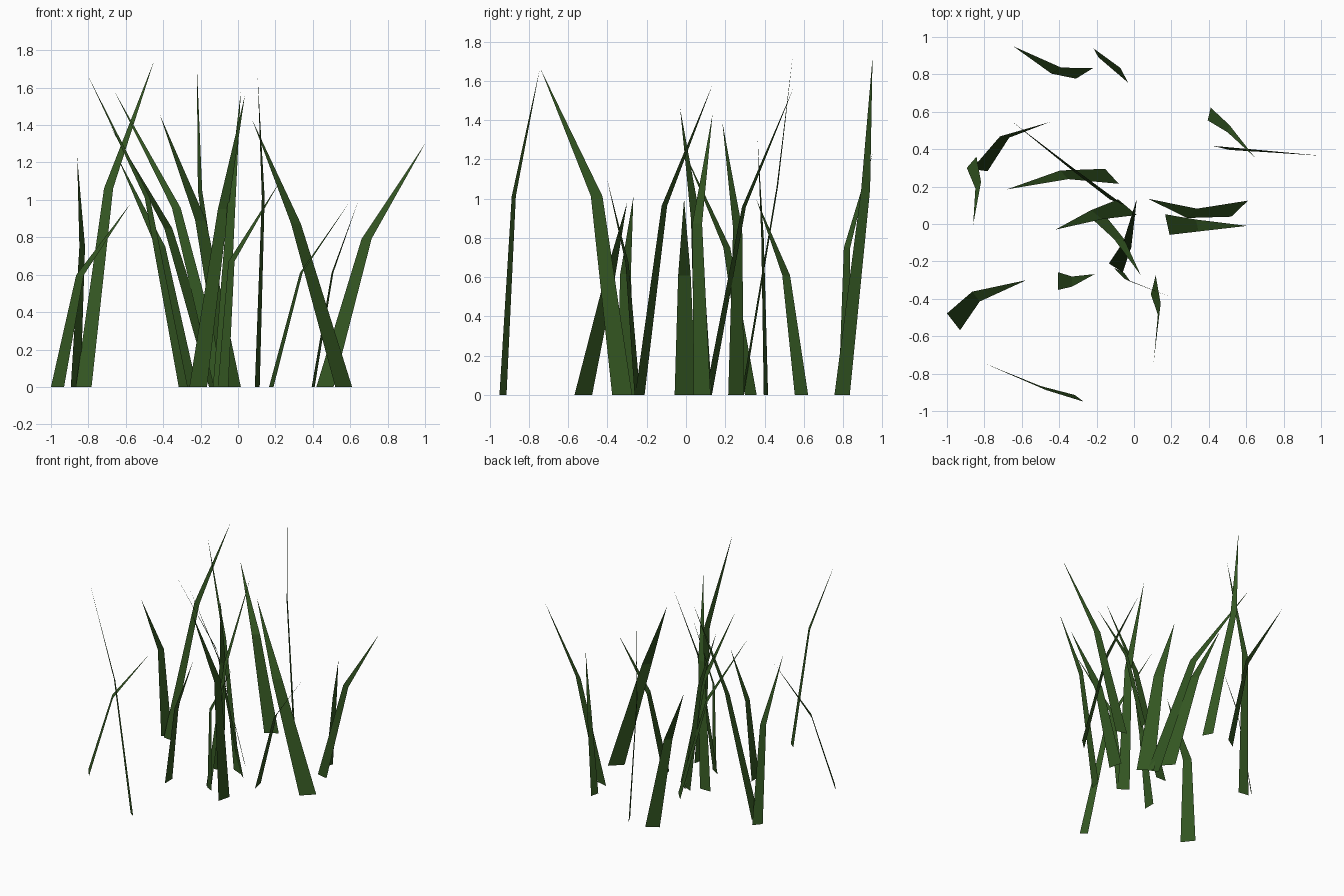
import bpy
from mathutils import Vector

cube = bpy.data.objects.get("Cube")
if cube:
    bpy.data.objects.remove(cube, do_unlink=True)

# One green for all blades
green = bpy.data.materials.new("grass_green")
green.use_nodes = True
colour = (0.034, 0.095, 0.016, 1.0)
green.diffuse_color = colour
bsdf = green.node_tree.nodes["Principled BSDF"]
bsdf.inputs["Base Color"].default_value = colour
bsdf.inputs["Roughness"].default_value = 0.9

BEND_HEIGHT = 0.61   # height of the bend as a share of the tip height
BEND_WIDTH = 0.58    # width at the bend as a share of the base width


def blade(name, base, side, bend, tip):
    """Flat blade: wide base on the ground, narrower bend, pointed tip.
    side is half of the base edge."""
    root = Vector((*base, 0))
    half = Vector((*side, 0))
    middle = Vector((*bend, tip[2] * BEND_HEIGHT))
    verts = [root - half, root + half,
             middle + half * BEND_WIDTH, middle - half * BEND_WIDTH,
             Vector(tip)]
    mesh = bpy.data.meshes.new(name)
    mesh.from_pydata(verts, [], [(0, 1, 2, 3), (3, 2, 4)])
    mesh.materials.append(green)
    mesh.update()
    obj = bpy.data.objects.new(name, mesh)
    bpy.context.scene.collection.objects.link(obj)
    return obj


# Back blades
blade("back_blade_short", base=(-.265, .805), side=(.045, .028), bend=(-.415, .82), tip=(-.645, .95, 1.23))
blade("back_blade_tall", base=(-.052, .795), side=(-.02, .039), bend=(-.203, .915), tip=(-.22, .95, 1.72))

# Right-hand blades
blade("right_blade_tall", base=(-.825, .288), side=(.042, -.006), bend=(-.692, .465), tip=(-.45, .545, 1.74))
blade("right_blade_upright", base=(-.868, .33), side=(.026, .03), bend=(-.833, .208), tip=(-.86, -.005, 1.23))
blade("right_blade_front", base=(-.965, -.523), side=(.035, -.045), bend=(-.845, -.388), tip=(-.575, -.3, .98))

# Middle clump
blade("middle_blade_wide", base=(-.118, .255), side=(.037, -.04), bend=(-.373, .263), tip=(-.68, .185, 1.39))
blade("middle_blade_long", base=(-.09, .115), side=(.04, -.017), bend=(-.33, .295), tip=(-.655, .55, 1.57))
blade("middle_blade_leaning", base=(-.035, .09), side=(.05, -.042), bend=(-.2, .05), tip=(-.42, -.03, 1.46))
blade("middle_blade_forward", base=(-.213, .06), side=(.047, 0), bend=(-.08, -.08), tip=(.037, -.275, 1.56))
blade("middle_blade_backward", base=(-.097, -.235), side=(.037, -.024), bend=(-.036, -.11), tip=(.015, .135, 1.58))

# Left-hand blades
blade("left_blade_short", base=(.178, -.003), side=(.012, -.055), bend=(.338, -.008), tip=(.605, -.01, 1))
blade("left_blade_wide", base=(.565, .082), side=(.045, .043), bend=(.31, .057), tip=(.075, .135, 1.43))
blade("left_blade_back", base=(.402, .588), side=(.008, .034), bend=(.505, .51), tip=(.645, .357, 1))
blade("left_blade_outer", base=(.465, .407), side=(.046, -.011), bend=(.688, .39), tip=(1, .365, 1.3))

# Front blades
blade("front_blade_short", base=(-.405, -.305), side=(0, .047), bend=(-.332, -.308), tip=(-.21, -.268, 1.01))
blade("front_blade_tall", base=(-.293, -.932), side=(.024, -.018), bend=(-.485, -.877), tip=(-.8, -.745, 1.66))
blade("front_blade_narrow", base=(-.08, -.248), side=(.028, -.014), bend=(-.035, -.3), tip=(.225, -.402, 1.1))
blade("front_blade_upright", base=(.103, -.325), side=(.013, .051), bend=(.135, -.455), tip=(.105, -.74, 1.66))
